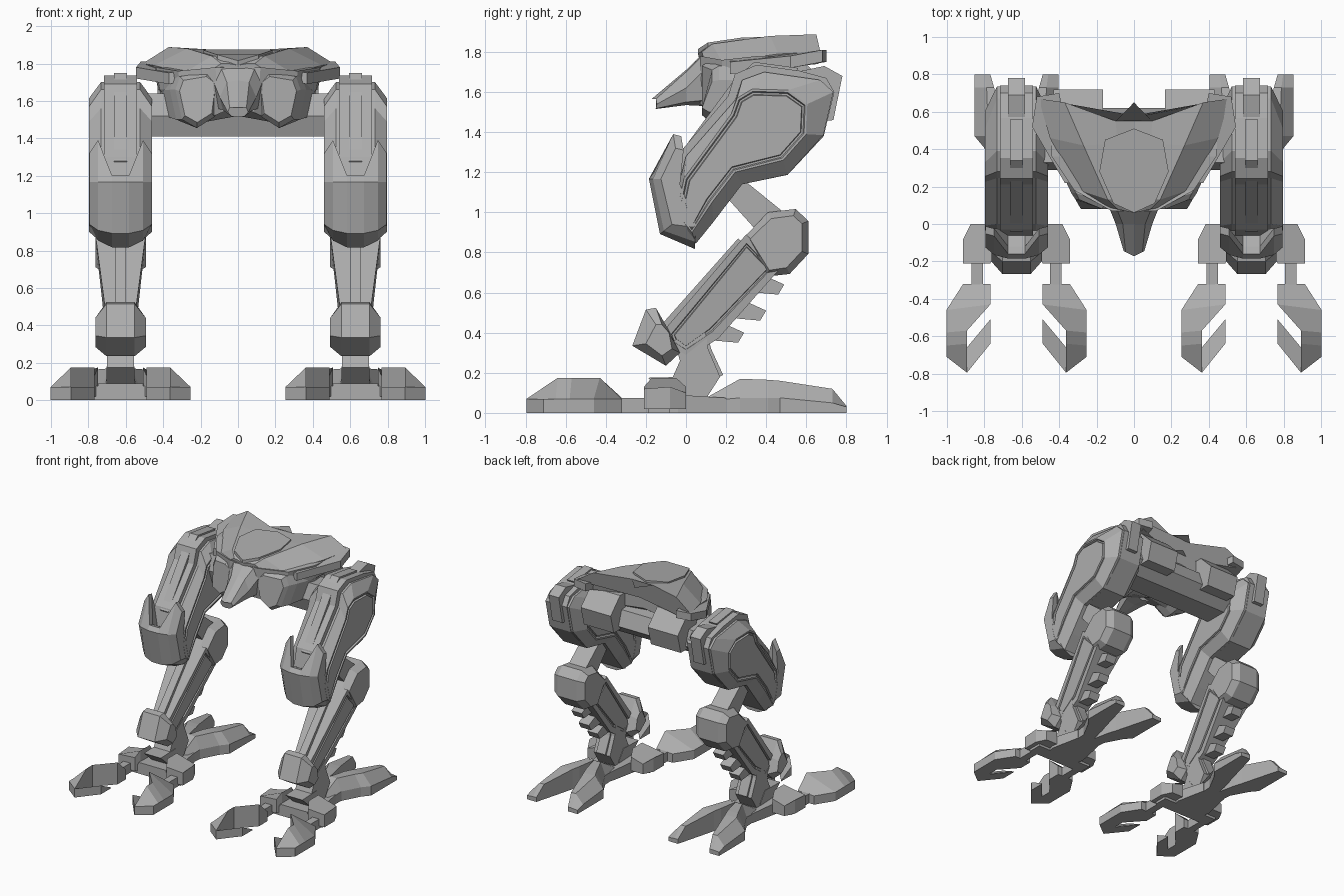
import bpy, bmesh

grey = bpy.data.materials.new("steel grey")
grey.diffuse_color = (0.42, 0.42, 0.42, 1)
LEG = 0.628  # sideways distance of each leg


def finish(name, bm, mirror=True):
    bmesh.ops.recalc_face_normals(bm, faces=bm.faces)
    me = bpy.data.meshes.new(name)
    bm.to_mesh(me)
    bm.free()
    me.materials.append(grey)
    ob = bpy.data.objects.new(name, me)
    bpy.context.collection.objects.link(ob)
    if mirror:
        ob.modifiers.new("mirror", 'MIRROR').use_mirror_merge = False
    return ob


def loft_bm(rings):
    bm = bmesh.new()
    vs = [[bm.verts.new(p) for p in r] for r in rings]
    n = len(rings[0])
    for a, b in zip(vs, vs[1:]):
        for i in range(n):
            j = (i + 1) % n
            bm.faces.new((a[i], a[j], b[j], b[i]))
    bm.faces.new(vs[0])
    bm.faces.new(vs[-1])
    bmesh.ops.recalc_face_normals(bm, faces=bm.faces)
    return bm


def loft(name, rings, mirror=True):
    return finish(name, loft_bm(rings), mirror)


def groove(bm, n, inset):
    """Cut a thin groove around the inside of both side caps."""
    caps = [f for f in bm.faces if len(f.verts) == n and abs(f.normal.x) > 0.7]
    for t, d in ((inset, 0), (.006, -.015), (.010, 0), (.004, .015)):
        bmesh.ops.inset_individual(bm, faces=caps, thickness=t, depth=d)


def slab(name, prof, half, chamfer=0, taper=None, panel=0):
    """Side profile (y, z) widened along x, with chamfered sides and a grooved panel."""
    w = taper or (lambda z: half)
    core = .62 if chamfer else 1
    bm = loft_bm([[(LEG + s * w(z) * core, y, z) for y, z in prof] for s in (-1, 1)])
    if chamfer:
        caps = [f for f in bm.faces if len(f.verts) == len(prof) and abs(f.normal.x) > 0.7]
        bmesh.ops.inset_individual(bm, faces=caps, thickness=chamfer, depth=half * (1 - core))
    if panel:
        groove(bm, len(prof), panel)
    return finish(name, bm)


def plan(name, pts, side=1, z0=0):
    """Plan outline (x, y, top height) standing on z0, offset from the leg centre."""
    return loft(name, [[(LEG + side * x, y, z0) for x, y, h in pts],
                       [(LEG + side * x, y, h) for x, y, h in pts]])


def sym(half):
    """Close a half section (first and last points on the centre plane)."""
    return half + [(-x, y, z) for x, y, z in half[-2:0:-1]]


# ---- thigh: spine, outer armour sloping up to a smaller side panel, rear fin
thigh = [(.05, .85), (.13, .95), (.28, 1.14), (.507, 1.187), (.687, 1.38), (.74, 1.6), (.70, 1.67),
         (.567, 1.706), (.353, 1.736), (.244, 1.69), (.21, 1.58), (-.03, 1.30), (-.07, 1.12), (-.06, .92)]
slab("thigh_spine", thigh, .088)
armour = [(.05, .845), (.135, .95), (.28, 1.14), (.507, 1.188), (.685, 1.385), (.735, 1.60),
          (.67, 1.66), (.39, 1.70), (.28, 1.66), (.245, 1.56), (0, 1.28), (-.05, 1.08), (-.04, .93)]
panel = [(.03, .90), (.13, 1.05), (.245, 1.20), (.485, 1.26), (.60, 1.39), (.605, 1.54),
         (.51, 1.61), (.33, 1.615), (.255, 1.57), (.225, 1.49), (-.01, 1.17), (-.035, 1.05), (-.01, .95)]
bm = loft_bm([[(LEG + x, y, z) for y, z in p]
              for x, p in ((-.168, panel), (-.105, armour), (.105, armour), (.168, panel))])
groove(bm, len(panel), .012)
finish("thigh_armour", bm)
slab("thigh_fin", [(.55, 1.70), (.69, 1.73), (.78, 1.68), (.735, 1.46), (.6, 1.45)], .045)
slab("thigh_ridge", [(.24, 1.66), (.34, 1.75), (.56, 1.72), (.5, 1.6), (.0, 1.2), (-.04, 1.28)], .035)

# ---- knee shield with two horns
rings = []
for x, dy, top in ((-.167, .05, 1.32), (-.12, .01, 1.39), (-.045, -.01, 1.20),
                   (.045, -.01, 1.20), (.12, .01, 1.39), (.167, .05, 1.32)):
    lean = (top - 1.2) * .4
    rings.append([(LEG + x, y, z) for y, z in (
        (-.15 + lean + dy, top), (-.175 + dy, 1.167), (-.12 + dy, .90 + dy * .8), (.045, .835 + dy * 1.8),
        (.05, .94), (-.03, 1.14), (-.11 + lean + dy, top - .01))])
loft("knee_shield", rings)

# ---- knee link, knee joint, shin
slab("knee_link", [(.18, 1.10), (.29, 1.16), (.50, .99), (.36, .90)], .075)
slab("knee_joint", [(.285, .87), (.408, 1.0), (.547, 1.017), (.61, .957), (.61, .793), (.517, .693), (.40, .68)],
     .135, chamfer=.035)


def shin_taper(z):
    return .07 + .065 * max(0, min(1, (z - .45) / .35))


slab("shin", [(.30, .89), (.47, .72), (.16, .37), (.0, .27), (-.10, .33), (-.12, .40)], .1,
     taper=shin_taper, panel=.045)
slab("shin_spine", [(.26, .87), (.34, .80), (-.06, .36), (-.14, .42)], .03)
for k, (y, z) in enumerate(((.33, .63), (.24, .50), (.13, .39))):
    slab("shin_spike_%d" % (k + 1), [(y - .06, z - .01), (y + .02, z - .03), (y + .13, z - .04),
                                     (y + .16, z + .01), (y + .05, z + .06)], .045)

# ---- ankle shield: faceted cup, its lower face sloping back to the shin
shield = ((.075, ((-.20, .515), (-.268, .335), (-.10, .235), (-.03, .30), (-.085, .41), (-.15, .524))),
          (.135, ((-.15, .44), (-.20, .345), (-.12, .285), (-.07, .32), (-.085, .40), (-.12, .44))))
loft("ankle_shield", [[(LEG + s * x, y, z) for y, z in pts]
                      for s, (x, pts) in ((-1, shield[1]), (-1, shield[0]), (1, shield[0]), (1, shield[1]))])
slab("ankle", [(-.06, .36), (.09, .46), (.11, .32), (.17, .18), (.08, .04), (-.07, .17), (-.03, .26)], .072)
slab("ankle_guard", [(.06, .36), (.11, .38), (.125, .32), (.185, .19), (.15, .17)], .04)

# ---- foot core, crossbar and heel
plan("foot_core", [(-.12, -.19, .09), (.12, -.19, .09), (.15, -.04, .09), (.10, .2, .075), (-.10, .2, .075), (-.15, -.04, .09)])
slab("foot_arch", [(-.19, .175), (.0, .18), (.06, .10), (.05, .02), (-.06, .06)], .075)
plan("toe_crossbar", [(-.25, -.19, .075), (.25, -.19, .075), (.25, -.08, .075), (-.25, -.08, .075)])

# ---- toes, one on each side of the foot
for side, tag in ((1, "outer"), (-1, "inner")):
    plan(tag + "_hinge_plate", [(.285, -.08, .13), (.245, 0, .10), (.14, 0, .13), (.12, -.05, .175),
                                (.12, -.17, .175), (.14, -.21, .13), (.285, -.21, .12)], side, .02)
    plan(tag + "_toe_neck", [(.18, -.18, .075), (.24, -.18, .075), (.24, -.34, .075), (.18, -.34, .075)], side)
    # front toe: high inner ridge, sloping down to a low outer wall
    loft(tag + "_front_toe", [[(LEG + side * x, y, z) for x, y, z in
                               ((a, ya, 0), (b, yb, 0), (b, yb, .07), (a, ya, h))]
                              for a, ya, h, b, yb in ((.14, -.32, .075, .285, -.32), (.14, -.43, .175, .375, -.46),
                                                      (.265, -.57, .175, .375, -.58), (.265, -.64, .175, .375, -.65),
                                                      (.265, -.795, .07, .375, -.71))])
    plan(tag + "_front_claw", [(.14, -.51, .005), (.265, -.66, .005), (.265, -.795, .07), (.14, -.64, .07)], side)
    # rear toe built in cross sections from heel to tip
    loft(tag + "_rear_toe", [[(LEG + side * x, y, z) for x, z in ((a, 0), (b, 0), (b, lo), (m, hi), (a, hi))]
                             for y, a, m, b, lo, hi in ((.10, .0, .05, .09, .06, .075),
                                                        (.27, .0, .06, .10, .075, .17),
                                                        (.41, .03, .12, .175, .075, .165),
                                                        (.47, .05, .15, .225, .075, .16),
                                                        (.73, .12, .16, .225, .05, .12),
                                                        (.80, .14, .17, .225, .03, .035))])

# ---- hip bar between the legs
hip = [(.29, 1.52), (.33, 1.41), (.52, 1.41), (.62, 1.50), (.58, 1.62), (.33, 1.64)]
loft("hip_bar", [[(x, y, z) for y, z in hip] for x in (-.50, .50)], False)
loft("hip_back_plate", [[(x, y, z) for y, z in ((.46, 1.74), (.60, 1.74), (.72, 1.62), (.68, 1.47), (.52, 1.47))]
                        for x in (.165, .43)])

# ---- body core and upper shell with a notched rear edge
loft("body_core", [sym([(0, y, t), (w, y, t), (w * .95, y, 1.66), (w * .68, y, b), (0, y, b + .04)])
                   for y, w, t, b in ((.07, .12, 1.78, 1.54), (.18, .32, 1.76, 1.48),
                                      (.36, .44, 1.78, 1.50), (.54, .45, 1.78, 1.62))], False)
loft("upper_shell", [
    sym([(0, .06, 1.79), (.05, .07, 1.80), (.09, .08, 1.80), (.15, .09, 1.76), (.13, .10, 1.70), (.05, .08, 1.70), (0, .08, 1.70)]),
    sym([(0, .13, 1.83), (.07, .13, 1.835), (.14, .13, 1.84), (.29, .18, 1.75), (.27, .2, 1.70), (.08, .2, 1.70), (0, .2, 1.70)]),
    sym([(0, .45, 1.85), (.09, .43, 1.855), (.27, .42, 1.88), (.45, .46, 1.79), (.42, .46, 1.72), (.09, .42, 1.72), (0, .45, 1.72)]),
    sym([(0, .65, 1.866), (.097, .55, 1.872), (.37, .65, 1.888), (.51, .67, 1.80), (.46, .66, 1.74), (.10, .52, 1.74), (0, .58, 1.76)])
], False)
loft("top_panel", [sym([(0, .06, 1.803 + d), (.11, .11, 1.835 + d), (.185, .28, 1.860 + d),
                        (.155, .45, 1.864 + d), (0, .51, 1.860 + d)]) for d in (-.02, .012)], False)

# ---- side wings at the rear of the shell
loft("side_wing", [[(.30, .22, z - .02), (.37, .22, z - .03), (.545, .52, z), (.52, .68, z + .03), (.40, .70, z + .03)]
                   for z in (1.72, 1.78)])

# ---- cheek pods beside the beak, spreading back into the body
pod = [(.10, 1.71), (.16, 1.755), (.31, 1.73), (.335, 1.66), (.30, 1.50), (.22, 1.455), (.125, 1.515)]
loft("cheek_pod", [[(.21 + (x - .21) * s + out * (x > .25), y + (.05 if x > .3 else 0), 1.62 + (z - 1.62) * s)
                    for x, z in pod]
                   for s, y, out in ((.82, .08, 0), (1, .115, 0), (1, .18, .03), (.85, .34, .10), (.5, .48, .12))])

# ---- beak
loft("beak", [
    sym([(0, -.172, 1.565), (.045, -.15, 1.565), (.055, -.145, 1.54), (.035, -.15, 1.518), (0, -.155, 1.515)]),
    sym([(0, 0, 1.71), (.06, 0, 1.70), (.098, .0, 1.62), (.08, .0, 1.55), (0, .0, 1.535)]),
    sym([(0, .12, 1.83), (.10, .10, 1.80), (.13, .08, 1.70), (.11, .10, 1.56), (0, .10, 1.53)])], False)
